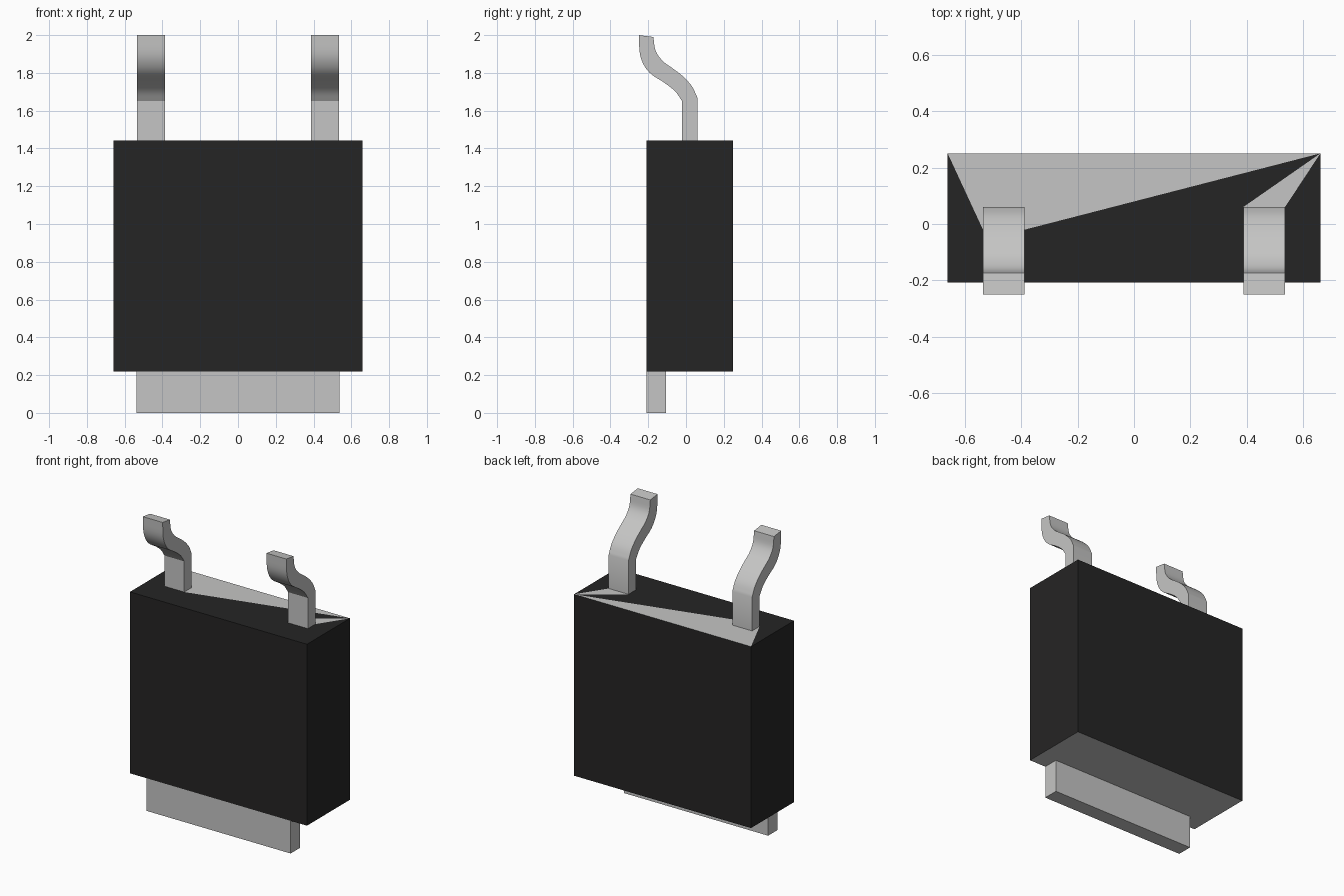
import bpy
import bmesh
import math
from mathutils import Vector

cube = bpy.data.objects.get("Cube")
if cube:
    bpy.data.objects.remove(cube, do_unlink=True)


def material(name, rgb, metallic=0.0):
    m = bpy.data.materials.new(name)
    m.use_nodes = True
    m.diffuse_color = (*rgb, 1)
    m.node_tree.nodes["Principled BSDF"].inputs["Base Color"].default_value = (*rgb, 1)
    return m


BLACK = material("black_plastic", (0.0185, 0.018, 0.018))
GREY = material("grey_metal", (0.56, 0.56, 0.555))


def finish(name, bm, mats):
    mesh = bpy.data.meshes.new(name)
    bm.to_mesh(mesh)
    bm.free()
    ob = bpy.data.objects.new(name, mesh)
    for m in mats:
        mesh.materials.append(m)
    bpy.context.collection.objects.link(ob)
    return ob


def box(name, lo, hi, mat):
    bm = bmesh.new()
    bmesh.ops.create_cube(bm, size=1)
    for v in bm.verts:
        v.co = [lo[i] + (v.co[i] + 0.5) * (hi[i] - lo[i]) for i in range(3)]
    return finish(name, bm, [mat])


# Lead dimensions: inner and outer x, front and back y of the straight shank
X_IN, X_OUT = 0.387, 0.535
Y_FRONT, Y_BACK = -0.02, 0.06
X, Y0, Y1, Z0, Z1 = 0.66, -0.208, 0.25, 0.22, 1.443

# Body: black sides, grey underside, top cut into black and grey facets
bm = bmesh.new()
corners = [(-X, Y0), (X, Y0), (X, Y1), (-X, Y1)]
low = [bm.verts.new((x, y, Z0)) for x, y in corners]
a, b, c, d = top = [bm.verts.new((x, y, Z1)) for x, y in corners]
r1, r2, l1, l2 = [bm.verts.new((x, y, Z1)) for x, y in (
    (-X_OUT, Y_FRONT), (-X_IN, Y_FRONT), (X_IN, Y_BACK), (X_OUT, Y_BACK))]
for i in range(4):
    j = (i + 1) % 4
    bm.faces.new((low[i], low[j], top[j], top[i]))
bm.faces.new(low[::-1]).material_index = 1
for facet in ((a, r1, d), (a, b, l2, l1, r2, r1), (b, c, l2), (r2, l1, c)):
    bm.faces.new(facet)
for facet in ((d, r1, r2, c), (c, l1, l2)):
    bm.faces.new(facet).material_index = 1
bmesh.ops.recalc_face_normals(bm, faces=bm.faces)
finish("body", bm, [BLACK, GREY])

# Flat mounting tab
box("tab", (-0.538, Y0, 0.0), (0.538, -0.106, Z0), GREY)


def smooth_path(points, steps=4):
    """Catmull-Rom curve through 2D points."""
    p = [Vector(q) for q in points]
    p = [2 * p[0] - p[1]] + p + [2 * p[-1] - p[-2]]
    out = []
    for i in range(1, len(p) - 2):
        for s in range(steps):
            t = s / steps
            out.append(0.5 * (2 * p[i] + (p[i + 1] - p[i - 1]) * t
                       + (2 * p[i - 1] - 5 * p[i] + 4 * p[i + 1] - p[i + 2]) * t * t
                       + (3 * p[i] - p[i - 1] - 3 * p[i + 1] + p[i + 2]) * t ** 3))
    return out + [p[-2]]


# S-bent leads: front and back edges of the side profile as (y, z)
front_edge = smooth_path([(Y_FRONT, 1.65), (-0.058, 1.703), (-0.115, 1.748),
                          (-0.18, 1.79), (-0.22, 1.836), (-0.244, 1.90), (-0.25, 2.0)])
back_edge = smooth_path([(Y_BACK, 1.67), (0.03, 1.731), (-0.02, 1.785),
                         (-0.075, 1.827), (-0.122, 1.862), (-0.16, 1.915), (-0.173, 1.99)])
front_edge.insert(0, Vector((Y_FRONT, Z1)))
back_edge.insert(0, Vector((Y_BACK, Z1)))

for name, side in (("left_lead", 1), ("right_lead", -1)):
    bm = bmesh.new()
    rings = []
    for f, k in zip(front_edge, back_edge):
        rings.append([bm.verts.new((side * x, q.x, q.y)) for x, q in (
            (X_IN, f), (X_OUT, f), (X_OUT, k), (X_IN, k))])
    for r, s in zip(rings, rings[1:]):
        for i in range(4):
            j = (i + 1) % 4
            bm.faces.new((r[i], r[j], s[j], s[i]))
    bm.faces.new(rings[0])
    bm.faces.new(rings[-1])
    bmesh.ops.recalc_face_normals(bm, faces=bm.faces)
    lead = finish(name, bm, [GREY])
    bpy.ops.object.select_all(action="DESELECT")
    lead.select_set(True)
    bpy.context.view_layer.objects.active = lead
    bpy.ops.object.shade_smooth_by_angle(angle=math.radians(25))
